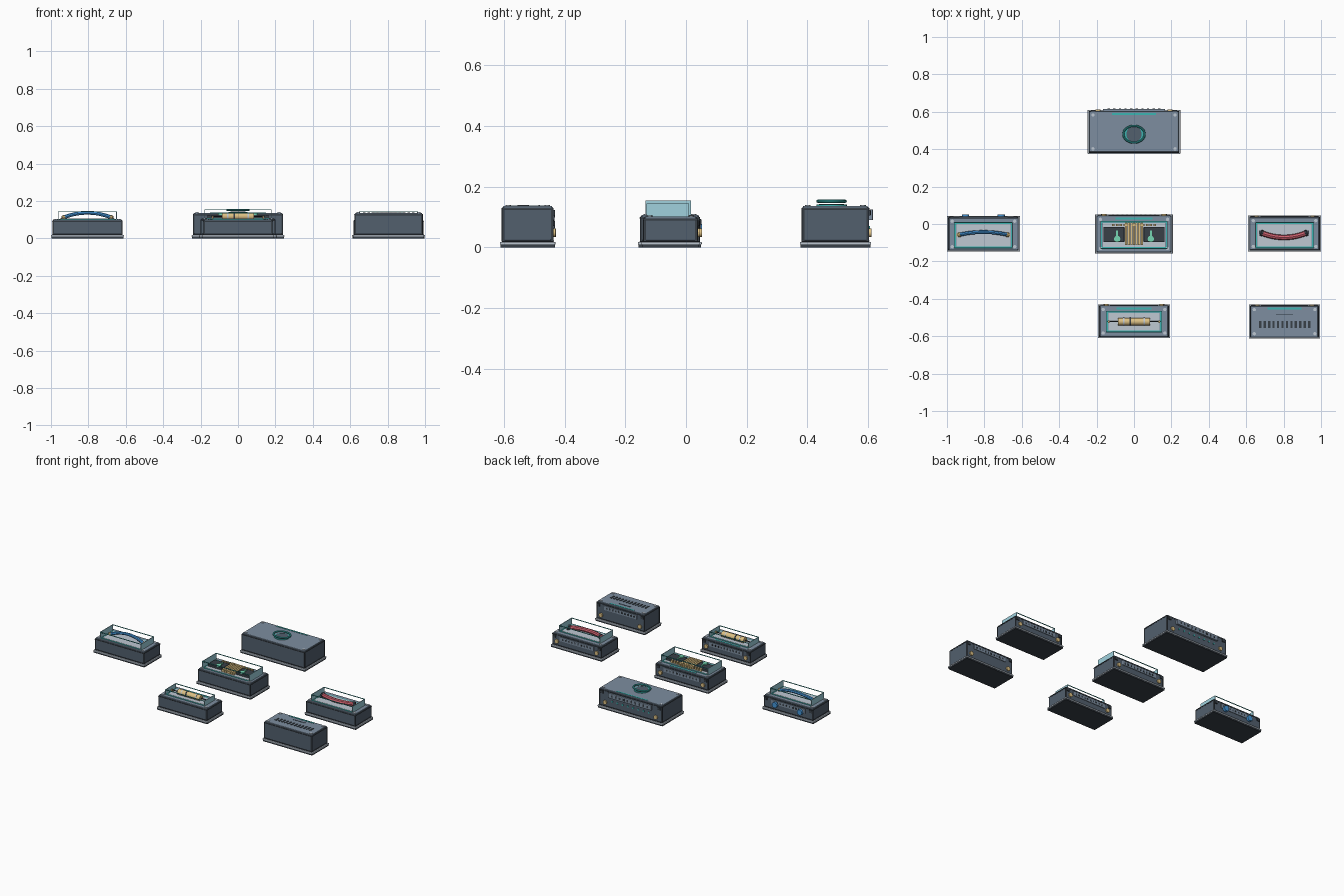
import bpy, bmesh, math
from mathutils import Matrix, Vector

if "Cube" in bpy.data.objects:
    bpy.data.objects.remove(bpy.data.objects["Cube"])


def mat(name, r, g, b):
    m = bpy.data.materials.new(name)
    m.diffuse_color = (r, g, b, 1)
    m.use_nodes = True
    m.node_tree.nodes["Principled BSDF"].inputs["Base Color"].default_value = m.diffuse_color
    return m


SLATE = mat("slate body", .085, .115, .155)
STEEL = mat("steel lid", .205, .270, .350)
DARK = mat("dark trim", .040, .051, .064)
PALE = mat("pale tray", .52, .58, .65)
GOLD = mat("brass", .72, .53, .23)
TEAL = mat("teal accent", .045, .46, .45)
GLASS = mat("tinted glass", .35, .64, .73)
BLUE = mat("blue wire", .06, .31, .70)
RED = mat("red tube", .62, .12, .16)
MINT = mat("mint green", .18, .68, .45)


def finish(bm, name, m, bevel=0, smooth=False):
    me = bpy.data.meshes.new(name)
    bm.to_mesh(me)
    bm.free()
    me.materials.append(m)
    ob = bpy.data.objects.new(name, me)
    bpy.context.collection.objects.link(ob)
    if bevel:
        b = ob.modifiers.new("bevel", 'BEVEL')
        b.width, b.segments = bevel, 2
    if smooth:
        bpy.context.view_layer.objects.active = ob
        ob.select_set(True)
        bpy.ops.object.shade_smooth_by_angle(angle=math.radians(40))
        ob.select_set(False)
    return ob


def boxes(name, m, spans, bevel=0):
    """One object from boxes given as (cx, cy, width, depth, z0, z1)."""
    bm = bmesh.new()
    for x, y, w, d, z0, z1 in spans:
        M = Matrix.Translation((x, y, (z0 + z1) / 2)) @ Matrix.Diagonal((w, d, z1 - z0, 1))
        bmesh.ops.create_cube(bm, size=1, matrix=M)
    return finish(bm, name, m, bevel)


def rods(name, m, items, sides=16):
    """Cylinders given as (centre, radius, length, axis)."""
    bm = bmesh.new()
    for c, r, l, axis in items:
        rot = Vector((0, 0, 1)).rotation_difference(Vector(axis)).to_matrix().to_4x4()
        bmesh.ops.create_cone(bm, cap_ends=True, segments=sides, radius1=r, radius2=r,
                              depth=l, matrix=Matrix.Translation(c) @ rot)
    return finish(bm, name, m, smooth=True)


def tube(name, m, pts, r, closed=False):
    cu = bpy.data.curves.new(name, 'CURVE')
    cu.dimensions = '3D'
    cu.bevel_depth, cu.bevel_resolution, cu.use_fill_caps = r, 2, True
    sp = cu.splines.new('POLY')
    sp.points.add(len(pts) - 1)
    for p, co in zip(sp.points, pts):
        p.co = (*co, 1)
    sp.use_cyclic_u = closed
    cu.materials.append(m)
    ob = bpy.data.objects.new(name, cu)
    bpy.context.collection.objects.link(ob)
    bpy.ops.object.select_all(action='DESELECT')
    bpy.context.view_layer.objects.active = ob
    ob.select_set(True)
    bpy.ops.object.convert(target='MESH')
    bpy.ops.object.shade_smooth_by_angle(angle=math.radians(40))
    ob.select_set(False)


def frame(name, m, cx, cy, w, d, t, z0, z1):
    """Flat rectangular border."""
    boxes(name, m, [(cx, cy + s * (d - t) / 2, w, t, z0, z1) for s in (-1, 1)]
          + [(cx + s * (w - t) / 2, cy, t, d - 2 * t, z0, z1) for s in (-1, 1)])


def case(n, cx, cy, w, d, h, strip=True, terminals=True):
    """Housing: foot, flange, body, dark trim, lid, screws and back details."""
    bw, bd = w - .016, d - .014
    back = cy + bd / 2
    boxes(n + "_foot", DARK, [(cx, cy, w - .004, d - .004, 0, .009)])
    boxes(n + "_flange", PALE, [(cx, cy, w, d, .009, .018)], .002)
    boxes(n + "_body", SLATE, [(cx, cy, bw, bd, .018, h)], .008)
    boxes(n + "_trim_bands", DARK, [(cx, cy, bw + .003, bd + .003, .018, .023),
                                    (cx, cy, bw + .003, bd + .003, h - .012, h - .005)], .002)
    boxes(n + "_corner_posts", DARK,
          [(cx + sx * (bw / 2 - .004), cy + sy * (bd / 2 - .004), .010, .010, .02, h - .006)
           for sx in (-1, 1) for sy in (-1, 1)], .003)
    boxes(n + "_lid", STEEL, [(cx, cy, bw - .008, bd - .008, h - .004, h + .002)], .002)
    rods(n + "_screws", PALE,
         [((cx + sx * (bw / 2 - .02), cy + sy * (bd / 2 - .02), h + .003), .009, .004, (0, 0, 1))
          for sx in (-1, 1) for sy in (-1, 1)], 12)
    boxes(n + "_back_plate", STEEL, [(cx, back + .001, w * .66, .006, h - .045, h - .015)], .001)
    boxes(n + "_back_slots", DARK, [(cx + w * .06 * (i - 4.5), back + .003, w * .025, .004,
                                     h - .036, h - .024) for i in range(10)])
    boxes(n + "_hinges", DARK, [(cx + s * w * .44, back + .002, .022, .008, h - .03, h - .012)
                                for s in (-1, 1)], .002)
    if terminals:
        rods(n + "_terminals", GOLD, [((cx + s * w * .39, back + .003, .048), .014, .010, (0, 1, 0))
                                      for s in (-1, 1)])
    if strip:
        boxes(n + "_light_strip", TEAL, [(cx, back - .015, w * .48, .010, h, h + .004)])


def window(n, cx, cy, w, d, z0, z1):
    """Pale tray, tinted end panes and thin rails of the open display hood."""
    boxes(n + "_tray", PALE, [(cx, cy, w - .026, d - .022, z0, z0 + .005)])
    frame(n + "_tray_border", TEAL, cx, cy, w - .008, d - .008, .006, z0, z0 + .004)
    boxes(n + "_end_panes", GLASS, [(cx + s * (w / 2 - .002), cy, .004, d, z0, z1) for s in (-1, 1)])
    boxes(n + "_rails", TEAL, [(cx, cy + s * (d / 2 - .002), w, .004, z1 - .004, z1)
                               for s in (-1, 1)])


# Housings
case("large_unit", 0, .4925, .495, .235, .135)
case("blue_unit", -.805, -.053, .39, .19, .1, False, False)
case("coil_unit", 0, -.053, .415, .21, .105)
case("red_unit", .805, -.051, .39, .192, .1, False)
case("fuse_unit", 0, -.52, .385, .18, .1)
case("vent_unit", .805, -.522, .38, .183, .135)

# Display hoods
window("blue_unit", -.805, -.06, .315, .14, .101, .145)
window("coil_unit", 0, -.058, .36, .15, .106, .155)
window("red_unit", .805, -.06, .315, .14, .101, .145)
window("fuse_unit", 0, -.522, .30, .115, .101, .138)


# Large unit: round port, floating oval ring, raised back plate
def oval(rx, ry, z, n=40):
    return [(rx * math.cos(2 * math.pi * i / n), .48 + ry * math.sin(2 * math.pi * i / n), z)
            for i in range(n)]


rods("large_port", TEAL, [((0, .48, .138), .050, .005, (0, 0, 1))], 32)
rods("large_port_cover", SLATE, [((0, .48, .140), .041, .007, (0, 0, 1))], 32)
tube("large_ring", TEAL, oval(.057, .045, .152), .0055, True)
boxes("large_back_cover", STEEL, [(0, .611, .33, .010, .09, .125)], .002)
boxes("large_back_cover_slots", DARK, [(-.135 + .03 * i, .6155, .012, .003, .1, .115)
                                       for i in range(10)])
rods("large_back_studs", TEAL, [((-.14 + .04 * i, .604, .065), .006, .006, (0, 1, 0))
                                for i in range(8)], 10)

# Blue unit: arched wire, brass end clips and back knobs
arc = [(-.805 + .135 * t, -.043 - .016 * t * t, .137 - .028 * t * t)
       for t in [i / 10 - 1 for i in range(21)]]
tube("blue_wire", BLUE, arc, .010)
for s, e in ((0, 2), (19, 21)):
    tube("blue_wire_clip", GOLD, arc[s:e], .012)
boxes("blue_wire_posts", GOLD, [(-.805 + s * .137, -.059, .012, .016, .101, .110) for s in (-1, 1)])
rods("blue_knobs", BLUE, [((-.805 + s * .095, .042, .058), .019, .020, (0, 1, 0)) for s in (-1, 1)], 20)

# Red unit: sagging tube with dark end caps
sag = [(.802 + .125 * t, -.072 + .026 * t * t, .121) for t in [i / 10 - 1 for i in range(21)]]
tube("red_tube", RED, sag, .014)
for s, e in ((0, 2), (19, 21)):
    tube("red_tube_cap", DARK, sag[s:e], .016)
boxes("red_tube_posts", DARK, [(.802 + s * .125, -.046, .018, .022, .101, .113) for s in (-1, 1)])

# Coil unit: two slate blocks, brass coil, levers and contact row
boxes("coil_blocks", DARK, [(s * .108, -.056, .112, .080, .108, .126) for s in (-1, 1)], .003)
boxes("coil_bars", GOLD, [(-.042 + .014 * i, -.052, .011, .122, .110, .126) for i in range(7)])
boxes("coil_contacts", GOLD, [(-.11 + .02 * i, -.006, .013, .012, .110, .128) for i in range(12)])
rods("lever_knobs", MINT, [((s * .09, -.08, .130), .017, .008, (0, 0, 1)) for s in (-1, 1)], 20)
boxes("lever_stems", MINT, [(s * .09, -.056, .010, .04, .126, .133) for s in (-1, 1)])

# Fuse unit: brass cartridge on a thin axle with dark and pale bands
rods("fuse_axle", DARK, [((0, -.522, .118), .003, .285, (1, 0, 0))], 10)
rods("fuse_barrel", GOLD, [((0, -.522, .118), .020, .17, (1, 0, 0))], 20)
rods("fuse_centre_band", DARK, [((-.020, -.522, .118), .0215, .008, (1, 0, 0))], 20)
rods("fuse_bands", PALE, [((s * .055, -.522, .118), .021, .006, (1, 0, 0)) for s in (-1, 1)], 20)
boxes("fuse_posts", GOLD, [(s * .136, -.522, .008, .014, .101, .121) for s in (-1, 1)])

# Vent unit: slots and label line
boxes("vent_slots", DARK, [(.675 + .0238 * i, -.537, .012, .037, .136, .1395) for i in range(12)])
boxes("vent_line", SLATE, [(.805, -.483, .09, .005, .136, .139)])
